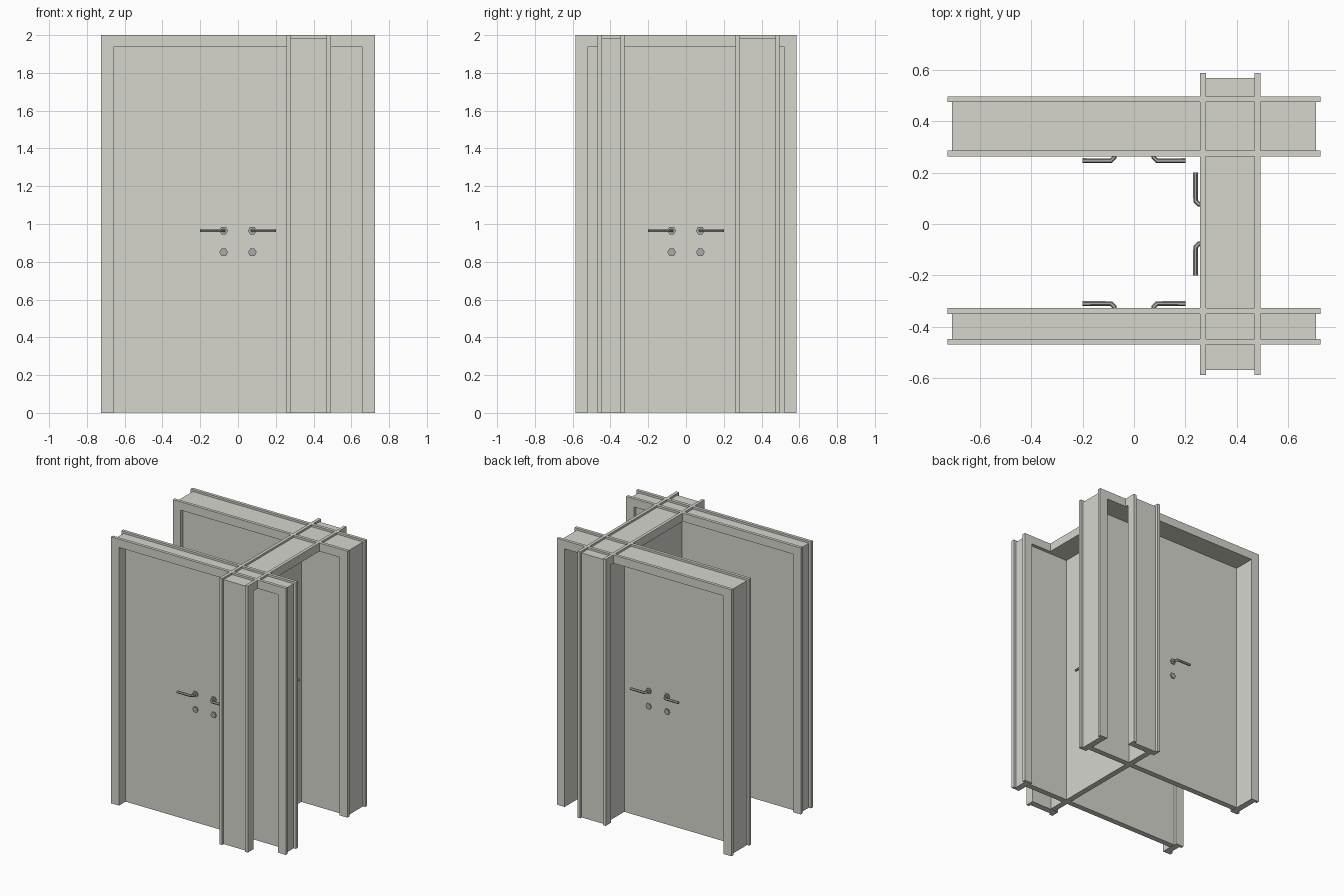
import bpy, bmesh, math
from mathutils import Matrix, Vector

if "Cube" in bpy.data.objects:
    bpy.data.objects.remove(bpy.data.objects["Cube"])

LEAF_NEAR, LEAF_FAR = 0.025, 0.068   # leaf faces, measured from the shallow side
CASING = 0.023


def material(name, colour):
    m = bpy.data.materials.new(name)
    m.diffuse_color = (*colour, 1)
    m.use_nodes = True
    m.node_tree.nodes["Principled BSDF"].inputs["Base Color"].default_value = m.diffuse_color
    return m


PAINT = material("pale_paint", (0.672, 0.672, 0.617))
METAL = material("grey_metal", (0.40, 0.40, 0.40))


def add_object(name, data, mat, world):
    data.materials.append(mat)
    ob = bpy.data.objects.new(name, data)
    bpy.context.collection.objects.link(ob)
    ob.matrix_world = world


def add_mesh(name, bm, mat, world):
    bmesh.ops.recalc_face_normals(bm, faces=bm.faces)
    me = bpy.data.meshes.new(name)
    bm.to_mesh(me)
    bm.free()
    add_object(name, me, mat, world)


def extrude_profile(name, pts, y0, y1, world):
    """Extrude an x-z outline from y0 to y1."""
    bm = bmesh.new()
    face = bm.faces.new([bm.verts.new((x, y0, z)) for x, z in pts])
    out = bmesh.ops.extrude_face_region(bm, geom=[face])
    verts = [g for g in out["geom"] if isinstance(g, bmesh.types.BMVert)]
    bmesh.ops.translate(bm, verts=verts, vec=(0, y1 - y0, 0))
    add_mesh(name, bm, PAINT, world)


def arch(outer, top, inner, inner_top):
    return [(-outer, 0), (-outer, top), (outer, top), (outer, 0),
            (inner, 0), (inner, inner_top), (-inner, inner_top), (-inner, 0)]


def rosette(name, x, y, z, side, world):
    bm = bmesh.new()
    m = Matrix.Translation((x, y + side * 0.004, z)) @ Matrix.Rotation(math.pi / 2, 4, 'X') \
        @ Matrix.Rotation(math.pi / 2, 4, 'Z')
    bmesh.ops.create_cone(bm, cap_ends=True, segments=6, radius1=0.023,
                          radius2=0.023, depth=0.008, matrix=m)
    add_mesh(name, bm, METAL, world)


def lever(name, x, y, z, side, world):
    s = math.copysign(1, x)
    path = [(0, 0), (0, 0.029), (0.013, 0.042), (0.124, 0.042)]
    cu = bpy.data.curves.new(name, 'CURVE')
    cu.dimensions = '3D'
    cu.bevel_depth = 0.0095
    cu.bevel_resolution = 1
    cu.use_fill_caps = True
    sp = cu.splines.new('POLY')
    sp.points.add(len(path) - 1)
    for p, (a, b) in zip(sp.points, path):
        p.co = (x + s * a, y + side * b, z, 1)
    sp.use_smooth = False
    add_object(name, cu, METAL, world)


def door(prefix, half, depth, origin, angle):
    """Door set along local x; local -y is the shallow side."""
    world = Matrix.Translation(Vector(origin)) @ Matrix.Rotation(math.radians(angle), 4, 'Z')
    inner = half - 0.065
    # casings on both wall faces and the lining between them
    rim = arch(half, 2.0, inner, 1.937)
    extrude_profile(prefix + "_near_casing", rim, 0, CASING, world)
    extrude_profile(prefix + "_far_casing", rim, depth - CASING, depth, world)
    extrude_profile(prefix + "_lining", arch(half - 0.018, 1.985, inner, 1.937),
                    CASING, depth - CASING, world)
    # door leaf
    leaf = [(-inner, 0.002), (-inner, 1.937), (inner, 1.937), (inner, 0.002)]
    extrude_profile(prefix + "_leaf", leaf, LEAF_NEAR, LEAF_FAR, world)
    # paired levers and lock plates on both faces
    for y, side, face in ((LEAF_NEAR, -1, "near"), (LEAF_FAR, 1, "far")):
        for x, hand in ((-0.076, "left"), (0.076, "right")):
            tag = f"{prefix}_{face}_{hand}"
            rosette(tag + "_handle_plate", x, y, 0.965, side, world)
            rosette(tag + "_lock_plate", x, y, 0.85, side, world)
            lever(tag + "_lever", x, y, 0.965, side, world)


door("back_door", 0.725, 0.233, (0, 0.263, 0), 0)
door("front_door", 0.725, 0.143, (0, -0.326, 0), 180)
door("side_door", 0.586, 0.236, (0.256, 0, 0), -90)
